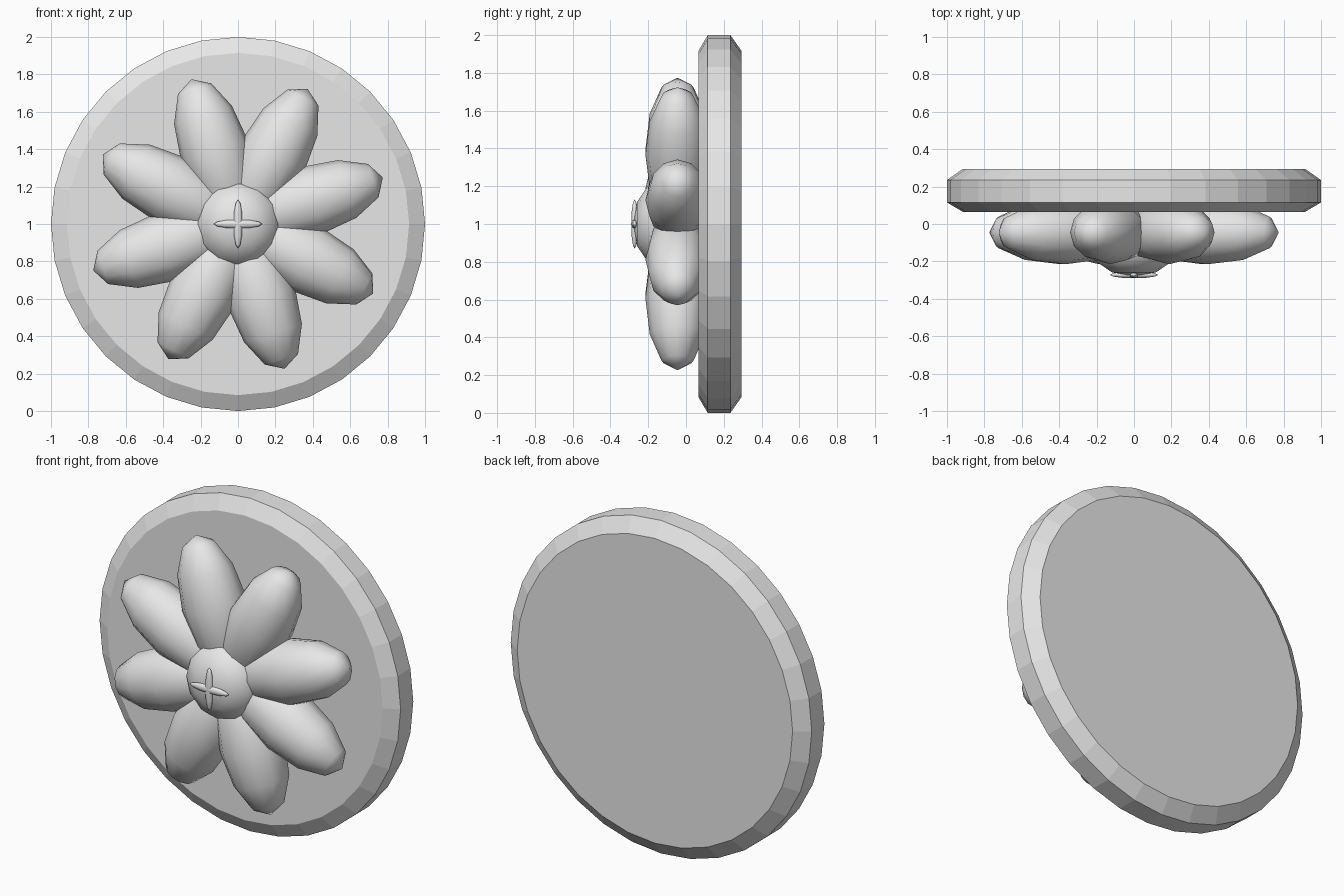
import bpy, bmesh
from math import cos, sin, pi, radians
from mathutils import Matrix, Vector

cube = bpy.data.objects.get("Cube")
if cube:
    bpy.data.objects.remove(cube, do_unlink=True)

grey = bpy.data.materials.new("plain grey")
grey.use_nodes = True
grey.diffuse_color = (0.8, 0.8, 0.8, 1)
grey.node_tree.nodes["Principled BSDF"].inputs["Base Color"].default_value = (0.8, 0.8, 0.8, 1)

HUB = Vector((0, 0, 1))


def add_object(name, bm, smooth):
    bmesh.ops.recalc_face_normals(bm, faces=bm.faces)
    for face in bm.faces:
        face.smooth = smooth
    mesh = bpy.data.meshes.new(name)
    bm.to_mesh(mesh)
    bm.free()
    mesh.materials.append(grey)
    obj = bpy.data.objects.new(name, mesh)
    bpy.context.collection.objects.link(obj)
    return obj


def ellipsoid(name, centre, axis, length, width, depth):
    """Low-poly ellipsoid whose poles lie along the axis; depth is its y half size."""
    bm = bmesh.new()
    bmesh.ops.create_uvsphere(bm, u_segments=12, v_segments=6, radius=1)
    axis = Vector(axis).normalized()
    front = Vector((0, 1, 0)) if abs(axis.y) < 0.9 else Vector((0, 0, 1))
    side = front.cross(axis)
    turn = Matrix((side, front, axis)).transposed()
    for v in bm.verts:
        local = Vector((v.co.x * width, v.co.y * depth, v.co.z * length))
        v.co = turn @ local + Vector(centre)
    return add_object(name, bm, True)


# Round backing plate with chamfered rims
bm = bmesh.new()
rings = []
for y, radius in ((0.065, 0.915), (0.115, 1), (0.235, 1), (0.295, 0.915)):
    rings.append([bm.verts.new((radius * sin(2 * pi * i / 32), y, 1 + radius * cos(2 * pi * i / 32)))
                  for i in range(32)])
for a, b in zip(rings, rings[1:]):
    for i in range(32):
        j = (i + 1) % 32
        bm.faces.new((a[i], a[j], b[j], b[i]))
bm.faces.new(rings[0])
bm.faces.new(rings[-1])
add_object("backing_disc", bm, False)

# Eight petals
for i in range(8):
    angle = radians(17.8 + 45 * i)
    out = Vector((cos(angle), 0, sin(angle)))
    ellipsoid(f"petal_{i + 1}", HUB + out * 0.413 + Vector((0, -0.045, 0)), out, 0.4, 0.187, 0.17)

# Domed flower centre
ellipsoid("flower_centre", HUB + Vector((0, -0.12, 0)), (0, 1, 0), 0.16, 0.235, 0.235)

# Crossed slivers on the centre
for name, axis in (("cross_upright", (0, 0, 1)), ("cross_bar", (1, 0, 0))):
    ellipsoid(name, HUB + Vector((0, -0.272, 0)), axis, 0.13, 0.024, 0.018)
